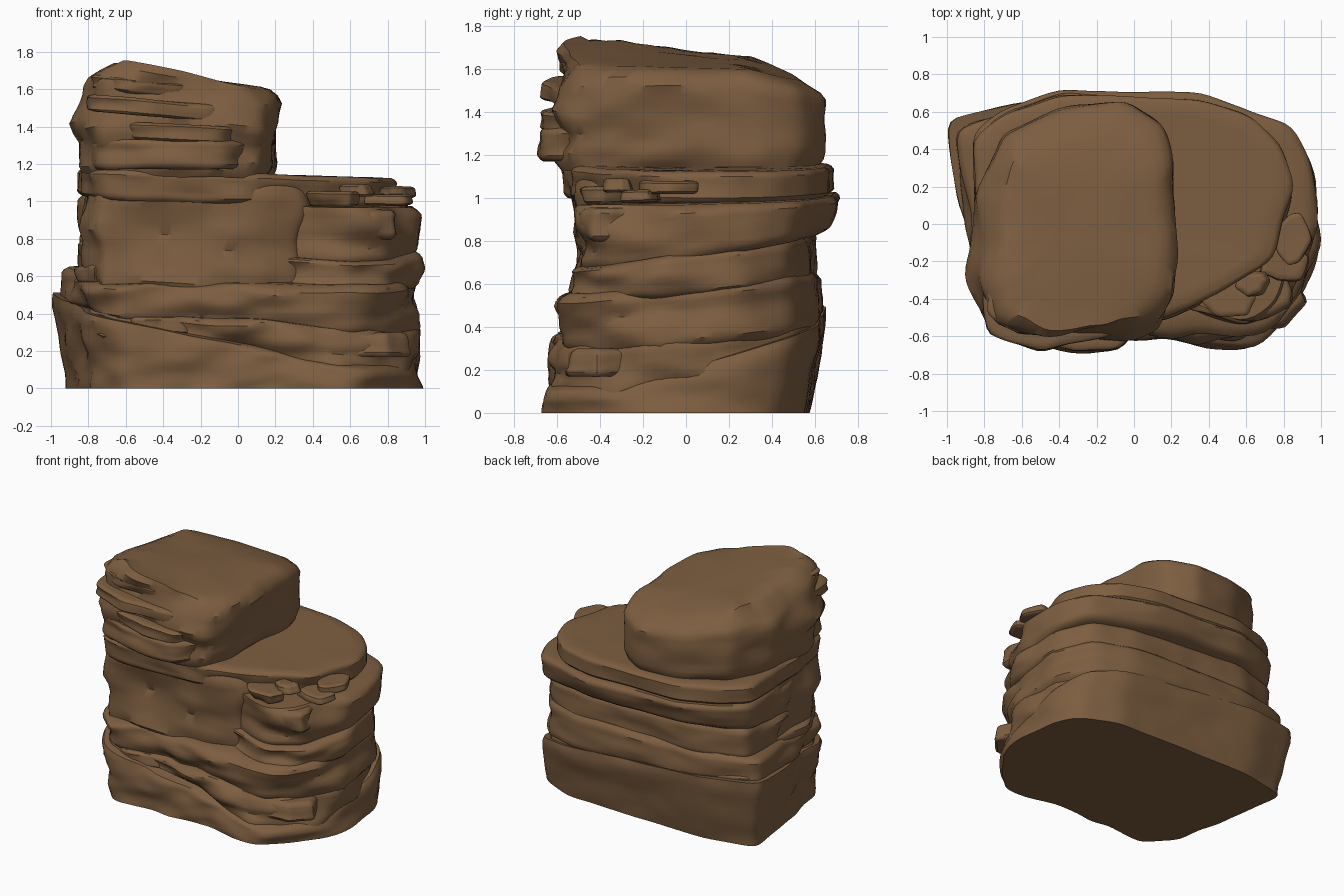
import bpy, bmesh, math, random
from mathutils import Vector, noise

if "Cube" in bpy.data.objects:
    bpy.data.objects.remove(bpy.data.objects["Cube"])

rock = bpy.data.materials.new("brown_rock")
rock.diffuse_color = (0.205, 0.112, 0.052, 1)
rock.use_nodes = True
rock.node_tree.nodes["Principled BSDF"].inputs["Base Color"].default_value = rock.diffuse_color


def resample(pts, n, soften):
    """Evenly spaced points on a closed outline, corners slightly softened."""
    pts = [Vector(p) for p in pts]
    seg = [(pts[i], pts[(i + 1) % len(pts)]) for i in range(len(pts))]
    total = sum((b - a).length for a, b in seg)
    out, i, run = [], 0, 0.0
    for k in range(n):
        d = total * k / n
        while d > run + (seg[i][1] - seg[i][0]).length and i < len(seg) - 1:
            run += (seg[i][1] - seg[i][0]).length
            i += 1
        a, b = seg[i]
        out.append(a.lerp(b, (d - run) / (b - a).length))
    for _ in range(soften):
        out = [(out[k - 1] + out[k] * 2 + out[(k + 1) % n]) / 4 for k in range(n)]
    return out


def height(c, x, y):
    """Tilted or twisted surface c0 + c1 x + c2 y + c3 xy; c4 drops far left and back."""
    c = tuple(c) + (0,) * (5 - len(c))
    drop = max(0, -.66 - x) + .4 * max(0, y - .3)
    return c[0] + c[1] * x + c[2] * y + c[3] * x * y - c[4] * drop


def slab(name, outline, low, top, bevel=0.04, rough=0.08, bevel_low=None,
         foot=(1, 1, 1), n=110, soften=2):
    """Weathered stratum; foot scales the left, back, right sides at its bottom."""
    bl = bevel if bevel_low is None else bevel_low
    ring2d = resample(outline, n, soften)
    mid = sum(ring2d, Vector((0, 0))) / n
    seed = Vector((len(name) * 3.1, ord(name[0]) * 0.7, ord(name[-1]) * 1.3))
    steps = [(0, bl), (.07, bl * .4), (.16, 0), (.25, 0), (.35, 0), (.45, 0), (.55, 0),
             (.65, 0), (.75, 0), (.84, 0), (.93, bevel * .35), (1, bevel)]
    flat = low[0] == 0
    bm = bmesh.new()

    def ring(t, inset, shrink=1):
        vs = []
        for p in ring2d:
            d = (p - mid).normalized()
            z0, z1 = height(low, p.x, p.y), height(top, p.x, p.y)
            z = z0 + (z1 - z0) * t
            w = .3 + .7 * min(1, max(0, .5 - 1.2 * p.y))
            q = Vector((p.x * 2.3, p.y * 2.3, z * 6)) + seed
            push = rough * w * (noise.noise(q) + .5 * noise.noise(q * 2.1) - .15)
            v = mid + (p - mid + d * (push - inset)) * shrink
            s = 1 - t
            v.x *= 1 + s * ((foot[0] if v.x < 0 else foot[2]) - 1)
            if v.y > 0:
                v.y *= 1 + s * (foot[1] - 1)
            if shrink < 1:
                z = height(top if t == 1 else low, v.x, v.y)
            if not (flat and t == 0):
                z += .2 * rough * w * noise.noise(Vector((v.x * 3, v.y * 3, t * 2)) + seed)
            vs.append(bm.verts.new((v.x, v.y, z)))
        return vs

    rings = [ring(0, bl, .6)]
    rings += [ring(t, i) for t, i in steps]
    rings += [ring(1, bevel, s) for s in (.9, .78, .6, .35)]
    for a, b in zip(rings, rings[1:]):
        for k in range(n):
            m = (k + 1) % n
            bm.faces.new((a[k], a[m], b[m], b[k]))
    bm.faces.new(rings[-1])
    bm.faces.new(rings[0][::-1])
    bmesh.ops.recalc_face_normals(bm, faces=bm.faces)
    me = bpy.data.meshes.new(name)
    bm.to_mesh(me)
    bm.free()
    me.materials.append(rock)
    ob = bpy.data.objects.new(name, me)
    bpy.context.collection.objects.link(ob)
    bpy.ops.object.select_all(action='DESELECT')
    ob.select_set(True)
    bpy.context.view_layer.objects.active = ob
    bpy.ops.object.shade_smooth_by_angle(angle=math.radians(38))


def chip(name, x, y, rx, ry, z0, z1, tilt=0):
    """Small broken plate with an irregular, angular outline."""
    rnd = random.Random(name)
    pts = []
    for k in range(7):
        a = math.tau * (k + rnd.uniform(-.25, .25)) / 7
        r = rnd.uniform(.85, 1.12)
        pts.append((x + rx * r * math.cos(a), y + ry * r * math.sin(a)))
    slab(name, pts, (z0 - tilt * x, tilt, 0), (z1 - tilt * x, tilt, 0),
         min(.025, rx * .2), .05, n=48, soften=1)


# Base: leans outward to the left and back, top falls to the front right
slab("base_slab", [(-1.02, .57), (-.95, .1), (-.84, -.4), (-.66, -.64), (0, -.6),
                   (.4, -.65), (.62, -.66), (.83, -.47), (.97, -.2), (.97, .28),
                   (.87, .5), (.6, .63), (-.6, .67)],
     (0, 0, 0), (.34, -.131, .17, .094), .02, .05, 0, (.91, .87, 1))
# Lower strata
slab("lower_slab", [(-.93, .52), (-.86, 0), (-.72, -.56), (-.4, -.58), (.1, -.56),
                    (.55, -.62), (.8, -.5), (.95, -.2), (.95, .25), (.8, .5),
                    (.5, .6), (-.5, .63)],
     (.22, -.14, .12), (.42, -.07, .1), .03, .09)
slab("third_slab", [(-.95, .5), (-.9, 0), (-.8, -.45), (-.64, -.6), (-.2, -.57),
                    (.4, -.58), (.65, -.59), (.86, -.42), (.98, -.15), (.96, .25),
                    (.8, .5), (.5, .61), (-.5, .64)],
     (.37, -.07, .08), (.605, -.01, .08), .04, .08)
# Middle strata
slab("middle_slab", [(-.86, .5), (-.84, 0), (-.72, -.34), (-.1, -.36), (.35, -.46),
                     (.62, -.54), (.85, -.4), (.99, -.12), (.95, .25), (.8, .47),
                     (.5, .57), (-.5, .61)],
     (.56, -.02, .07), (.77, -.03, .12), .04, .08)
slab("upper_slab", [(-.87, .5), (-.84, 0), (-.72, -.34), (-.1, -.36), (.35, -.45),
                    (.6, -.52), (.82, -.4), (.99, -.05), (.96, .33), (.84, .54),
                    (.37, .71), (-.4, .74), (-.7, .64)],
     (.745, -.03, .13), (1.0, -.03, .02), .035, .07, None, (1, .9, 1))
# Broad smooth face rising through the middle strata
slab("front_face", [(-.82, .1), (-.83, -.3), (-.75, -.52), (-.3, -.51), (.1, -.5),
                    (.34, -.43), (.42, -.2), (.3, 0), (0, .2)],
     (.42, -.1, 0), (1.115, -.03, 0), .03, .06)
# Shelf on the right that the top block stands on
slab("shelf_slab", [(-.86, .45), (-.84, -.1), (-.74, -.55), (-.55, -.6), (-.3, -.57),
                    (.1, -.53), (.4, -.4), (.6, -.3), (.76, -.18), (.86, .2), (.8, .42),
                    (.62, .58), (.35, .67), (-.4, .69), (-.68, .6)],
     (1.0, -.03, .02), (1.15, -.03, 0), .03, .04)
# Top block with sloping crown
slab("top_block", [(-.86, .15), (-.86, -.25), (-.75, -.55), (-.5, -.61), (-.1, -.61),
                   (.14, -.55), (.21, -.4), (.22, .35), (.16, .53), (-.03, .66),
                   (-.4, .62), (-.7, .48)],
     (1.14, -.02, .02), (1.617, -.119, -.03, .125, .6), .065, .07, .03)
# Ledges jutting out of the front of the top block
chip("ledge_bottom", -.36, -.4, .5, .29, 1.17, 1.33)
chip("ledge_lip", -.3, -.44, .4, .26, 1.32, 1.41, -.05)
chip("ledge_middle", -.4, -.45, .46, .26, 1.45, 1.54, -.08)
chip("ledge_high", -.5, -.41, .35, .22, 1.57, 1.65, -.1)
# Loose plates on the right shoulder and broken corners
for i, c in enumerate([(.64, -.31, .11, .08, 1.03, 1.09), (.78, -.2, .13, .12, .98, 1.04),
                       (.84, -.08, .09, .13, 1.02, 1.08), (.5, -.38, .16, .12, .97, 1.05),
                       (.72, -.34, .16, .15, .8, .95), (.05, -.46, .08, .09, 1.04, 1.15),
                       (.7, -.38, .22, .2, .17, .3), (-.74, -.1, .13, .38, .56, .655),
                       (-.45, -.54, .17, .08, .29, .38)]):
    chip("loose_plate_%d" % (i + 1), *c)
